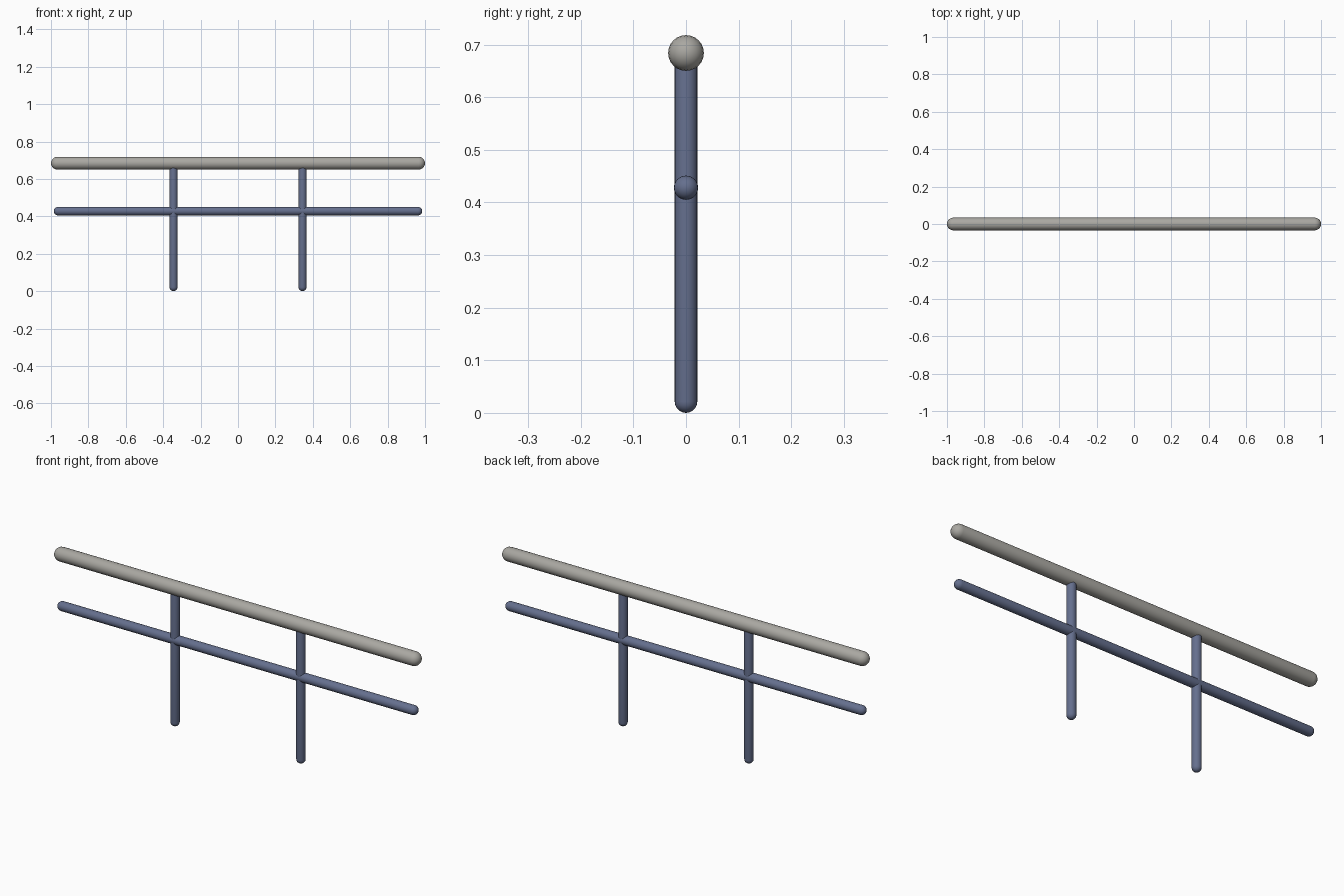
import bpy, bmesh
from math import sin, cos, pi
from mathutils import Matrix, Vector

if "Cube" in bpy.data.objects:
    bpy.data.objects.remove(bpy.data.objects["Cube"])


def material(name, color):
    m = bpy.data.materials.new(name)
    m.diffuse_color = color
    m.use_nodes = True
    m.node_tree.nodes["Principled BSDF"].inputs["Base Color"].default_value = m.diffuse_color
    return m


steel = material("blue_steel", (0.13, 0.16, 0.27, 1))
grip = material("warm_grey", (0.40, 0.39, 0.36, 1))


def capsule(name, radius, length, centre, axis, mat, sides=24, rings=5):
    """Round bar with hemispherical ends, total length along the axis."""
    bm = bmesh.new()
    half = length / 2 - radius
    # Half outline from pole to pole, then spun round z
    arc = [pi / 2 * i / rings for i in range(rings + 1)]
    outline = [(radius * sin(a), half + radius * cos(a)) for a in arc]
    outline += [(r, -z) for r, z in reversed(outline)]
    verts = [bm.verts.new((r, 0, z)) for r, z in outline]
    edges = [bm.edges.new(pair) for pair in zip(verts, verts[1:])]
    bmesh.ops.spin(bm, geom=verts + edges, axis=(0, 0, 1), cent=(0, 0, 0),
                   angle=2 * pi, steps=sides)
    bmesh.ops.remove_doubles(bm, verts=bm.verts, dist=1e-5)
    bmesh.ops.recalc_face_normals(bm, faces=bm.faces)
    if axis == 'X':
        bm.transform(Matrix.Rotation(pi / 2, 4, 'Y'))
    for f in bm.faces:
        f.smooth = True
    mesh = bpy.data.meshes.new(name)
    bm.to_mesh(mesh)
    bm.free()
    mesh.materials.append(mat)
    obj = bpy.data.objects.new(name, mesh)
    obj.location = Vector(centre)
    bpy.context.collection.objects.link(obj)
    return obj


# Horizontal bars
capsule("hand_rail", 0.034, 2.0, (0, 0, 0.684), 'X', grip)
capsule("middle_rail", 0.023, 1.97, (0, 0, 0.428), 'X', steel)

# Uprights, ending inside the hand rail
for side, x in (("left", -0.345), ("right", 0.345)):
    capsule(side + "_post", 0.0215, 0.70, (x, 0, 0.35), 'Z', steel)
